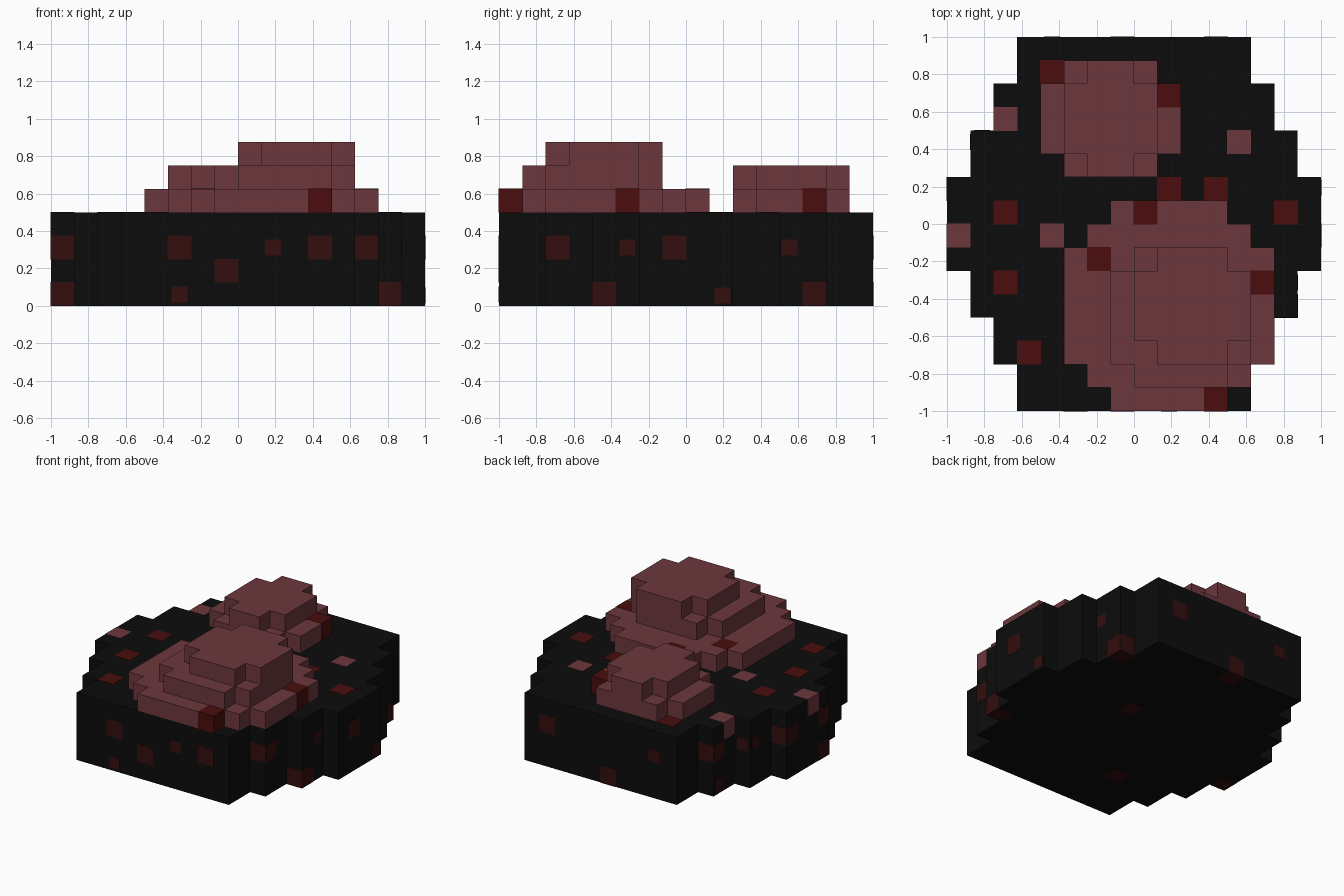
import bpy
import bmesh

cube = bpy.data.objects.get("Cube")
if cube:
    bpy.data.objects.remove(cube, do_unlink=True)

V = 0.125       # voxel size
LIFT = 0.0015   # how far coloured voxels stand proud


def material(name, rgb):
    m = bpy.data.materials.new(name)
    m.use_nodes = True
    col = (*rgb, 1.0)
    m.diffuse_color = col
    bsdf = next(n for n in m.node_tree.nodes if n.type == 'BSDF_PRINCIPLED')
    bsdf.inputs["Base Color"].default_value = col
    return m


BLACK = material("charred black", (0.0039, 0.0039, 0.0039))
PINK = material("dusty pink", (0.150, 0.038, 0.046))
RED = material("deep red", (0.070, 0.004, 0.004))
EMBER = material("dark ember", (0.034, 0.0044, 0.0044))


def finish(name, bm, mat):
    bmesh.ops.recalc_face_normals(bm, faces=bm.faces)
    me = bpy.data.meshes.new(name)
    bm.to_mesh(me)
    bm.free()
    me.materials.append(mat)
    ob = bpy.data.objects.new(name, me)
    bpy.context.collection.objects.link(ob)
    return ob


def stepped_slab(name, z0, z1, rows, mat):
    """Prism whose stepped outline comes from rows (y0, y1, x0, x1), front to back."""
    right = [(x1, y) for y0, y1, x0, x1 in rows for y in (y0, y1)]
    left = [(x0, y) for y0, y1, x0, x1 in reversed(rows) for y in (y1, y0)]
    bm = bmesh.new()
    base = bm.faces.new([bm.verts.new((x, y, z0)) for x, y in right + left])
    top = bmesh.ops.extrude_face_region(bm, geom=[base])
    verts = [g for g in top["geom"] if isinstance(g, bmesh.types.BMVert)]
    bmesh.ops.translate(bm, verts=verts, vec=(0, 0, z1 - z0))
    # the extrusion keeps the floor face when its region is open
    if not any(f.normal.z and all(abs(v.co.z - z0) < 1e-6 for v in f.verts) for f in bm.faces):
        bmesh.ops.holes_fill(bm, edges=bm.edges, sides=0)
    return finish(name, bm, mat)


def blocks(name, centres, size, mat):
    """One object holding a box at each centre."""
    bm = bmesh.new()
    for c in centres:
        made = bmesh.ops.create_cube(bm, size=1.0)
        bmesh.ops.scale(bm, verts=made["verts"], vec=size)
        bmesh.ops.translate(bm, verts=made["verts"], vec=c)
    return finish(name, bm, mat)


# Round stepped base
half = [(0, .25, 1), (.25, .5, .875), (.5, .75, .75), (.75, 1, .625)]
base_rows = [(-b, -a, -w, w) for a, b, w in reversed(half)]
base_rows += [(a, b, -w, w) for a, b, w in half]
stepped_slab("base", 0, 0.5, base_rows, BLACK)

# Large front mound, three tiers
stepped_slab("front_mound_lower", 0.5, 0.625, [
    (-1, -.875, -.125, .5), (-.875, -.75, -.25, .625), (-.75, -.125, -.375, .75),
    (-.125, 0, -.25, .625), (0, .125, -.125, .5)], PINK)
stepped_slab("front_mound_middle", 0.625, 0.75, [
    (-.875, -.75, 0, .5), (-.75, -.25, -.125, .625), (-.25, -.125, 0, .5)], PINK)
stepped_slab("front_mound_top", 0.75, 0.875, [
    (-.75, -.625, .125, .5), (-.625, -.25, 0, .625), (-.25, -.125, .125, .5)], PINK)

# Small back mound, two tiers
stepped_slab("back_mound_lower", 0.5, 0.625, [
    (.25, .375, -.375, .125), (.375, .75, -.5, .25), (.75, .875, -.375, .125)], PINK)
stepped_slab("back_mound_top", 0.625, 0.75, [
    (.25, .375, -.25, 0), (.375, .75, -.375, .125), (.75, .875, -.25, 0)], PINK)

# Coloured voxels set into the base top and the mounds
H = V / 2
FULL = (V + 2 * LIFT,) * 3
TOP, MOUND = 0.5 - H, 0.5 + H
blocks("pink_top_voxels", [(x, y, TOP) for x, y in (
    (-.6875, .5625), (.5625, .4375), (-.9375, -.0625), (-.4375, -.0625))], FULL, PINK)
blocks("red_top_voxels", [(x, y, TOP) for x, y in (
    (.1875, .1875), (.4375, .1875), (-.6875, .0625), (.8125, .0625),
    (-.6875, -.3125), (-.5625, -.6875), (-.4375, .8125))], FULL, RED)
blocks("red_mound_voxels", [(x, y, MOUND) for x, y in (
    (.0625, .0625), (-.1875, -.1875), (.6875, -.3125),
    (.4375, -.9375), (.1875, .6875))], FULL, RED)

# Ember voxels in the sides and the underside
LOW, MID, HIGH = H, 3 * H, 5 * H
blocks("ember_voxels", [
    (-.3125, -.9375, HIGH), (.4375, -.9375, HIGH), (-.0625, -.9375, MID),
    (.6875, -.6875, HIGH), (.8125, -.4375, LOW), (-.9375, -.1875, LOW),
    (.9375, -.0625, HIGH), (.6875, .6875, LOW),
    (.4375, .9375, HIGH), (-.0625, .9375, LOW),
    (-.6875, .6875, HIGH), (-.9375, .1875, HIGH), (-.9375, -.1875, HIGH),
    (.1875, .1875, LOW), (-.3125, -.5625, LOW)], FULL, EMBER)

# Smaller ember specks as thin plates on the sides
S, T = 0.085, 2 * LIFT
blocks("ember_specks_front_back", [
    (.1875, -1, HIGH), (-.3125, -1, 0.06), (-.4375, 1, HIGH), (-.8125, .5, HIGH)],
    (S, T, S), EMBER)
blocks("ember_specks_sides", [
    (.875, -.3125, HIGH), (.75, .5525, HIGH), (1, .195, 0.055),
    (-.875, .4375, HIGH), (-.75, .6875, 0.06)], (T, S, S), EMBER)
